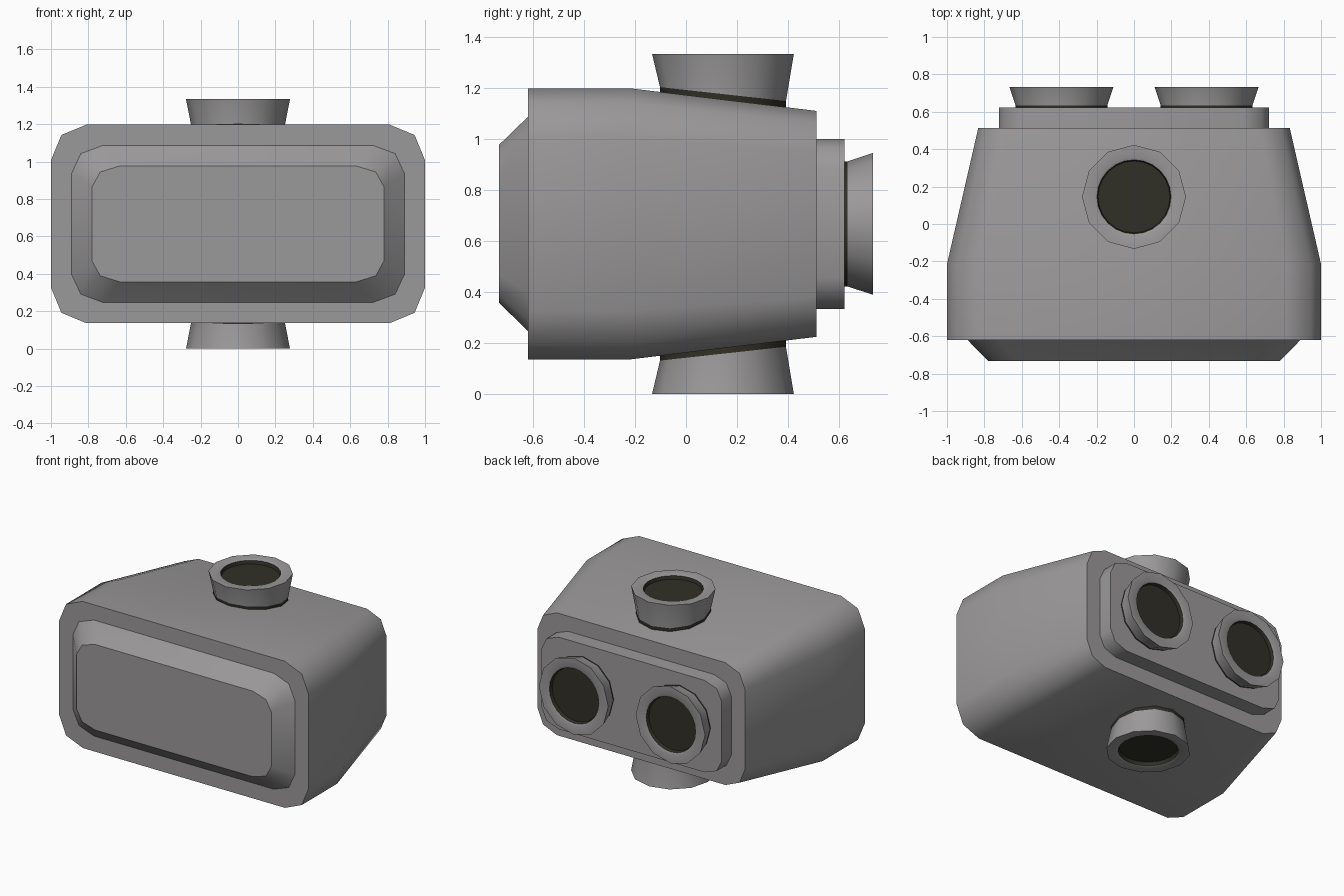
import bpy, bmesh, math
from mathutils import Matrix

if "Cube" in bpy.data.objects:
    bpy.data.objects.remove(bpy.data.objects["Cube"])

CZ = 0.667  # height of the centre line


def material(name, rgb):
    m = bpy.data.materials.new(name)
    m.diffuse_color = (*rgb, 1)
    m.use_nodes = True
    m.node_tree.nodes["Principled BSDF"].inputs["Base Color"].default_value = m.diffuse_color
    return m


GREY = material("hull grey", (0.33, 0.32, 0.32))
DARK = material("nozzle dark", (0.03, 0.028, 0.019))


def finish(bm, name, mats):
    bmesh.ops.recalc_face_normals(bm, faces=bm.faces)
    me = bpy.data.meshes.new(name)
    bm.to_mesh(me)
    bm.free()
    for m in mats:
        me.materials.append(m)
    ob = bpy.data.objects.new(name, me)
    bpy.context.collection.objects.link(ob)
    return ob


def bridge(bm, a, b, mat=0):
    n = len(a)
    for i in range(n):
        f = bm.faces.new((a[i], a[(i + 1) % n], b[(i + 1) % n], b[i]))
        f.material_index = mat
        f.smooth = True


def section(bm, y, hx, hz):
    """Rounded rectangle with two-segment corners, scaled from the hull section."""
    base, r = (1.0, 0.53), 0.19
    pts = []
    for q, (sx, sz) in enumerate([(1, 1), (-1, 1), (-1, -1), (1, -1)]):
        for k in range(3):
            a = math.radians(q * 90 + k * 45)
            pts.append((sx * (base[0] - r) + r * math.cos(a),
                        sz * (base[1] - r) + r * math.sin(a)))
    return [bm.verts.new((x * hx / base[0], y, CZ + z * hz / base[1])) for x, z in pts]


def loft(name, sections):
    bm = bmesh.new()
    loops = [section(bm, *s) for s in sections]
    for a, b in zip(loops, loops[1:]):
        bridge(bm, a, b)
    bm.faces.new(loops[0])
    bm.faces.new(loops[-1])
    bm.normal_update()
    # lengthwise corner edges stay smooth, section rims are sharp
    for e in bm.edges:
        flat = abs(e.verts[0].co.y - e.verts[1].co.y) < 1e-5
        e.smooth = not (flat and e.calc_face_angle(0) > math.radians(25))
    return finish(bm, name, [GREY])


# hull with raised front panel, and the rear plate
loft("hull", [(-0.733, 0.78, 0.31), (-0.62, 0.89, 0.42), (-0.62, 1.0, 0.531),
              (-0.215, 1.0, 0.531), (0.512, 0.833, 0.443)])
loft("rear_plate", [(0.50, 0.722, 0.333), (0.622, 0.722, 0.333)])


def nozzle(name, matrix, base_r, depth, slope, length):
    """Flared 12-sided nozzle; tip at local z = 0, dark mouth and dark collar at the base."""
    bm = bmesh.new()

    def ring(r, z, tilt=0.0, facets=True):
        vs = []
        for i in range(24):
            a = math.tau * i / 24
            k = r * (math.cos(math.pi / 12) if facets and i % 2 else 1)
            x, y = k * math.cos(a), k * math.sin(a)
            vs.append(bm.verts.new((x, y, z - tilt * y)))
        return vs

    floor = ring(0.192, -0.03, 0, False)
    mouth = ring(0.198, -0.006, 0, False)
    lip = ring(0.212, 0, 0, False)
    rim = ring(0.278, 0)
    base = ring(base_r, -depth, slope)
    foot = ring(base_r, -length, slope)
    bm.faces.new(floor).material_index = 1
    bm.faces.new(foot).material_index = 1
    bridge(bm, floor, mouth, 1)
    bridge(bm, mouth, lip)
    bridge(bm, lip, rim)
    bridge(bm, rim, base)
    bridge(bm, base, foot, 1)
    bm.normal_update()
    for e in bm.edges:
        e.smooth = e.calc_face_angle(0) < math.radians(40)
    bm.transform(matrix)
    return finish(bm, name, [GREY, DARK])


# top and bottom nozzles, mirrored about the centre line
top = Matrix.Translation((0, 0.145, 1.334 - CZ))
for label, s in (("top", 1), ("bottom", -1)):
    m = Matrix.Translation((0, 0, CZ)) @ Matrix.Diagonal((1, 1, s, 1)) @ top
    nozzle(label + "_nozzle", m, 0.247, 0.158, 0.11, 0.21)

# pair of rear nozzles
for label, s in (("right", 1), ("left", -1)):
    m = Matrix.Translation((s * 0.388, 0.733, CZ)) @ Matrix.Rotation(-math.pi / 2, 4, 'X')
    nozzle("rear_nozzle_" + label, m, 0.245, 0.1, 0.0, 0.13)
